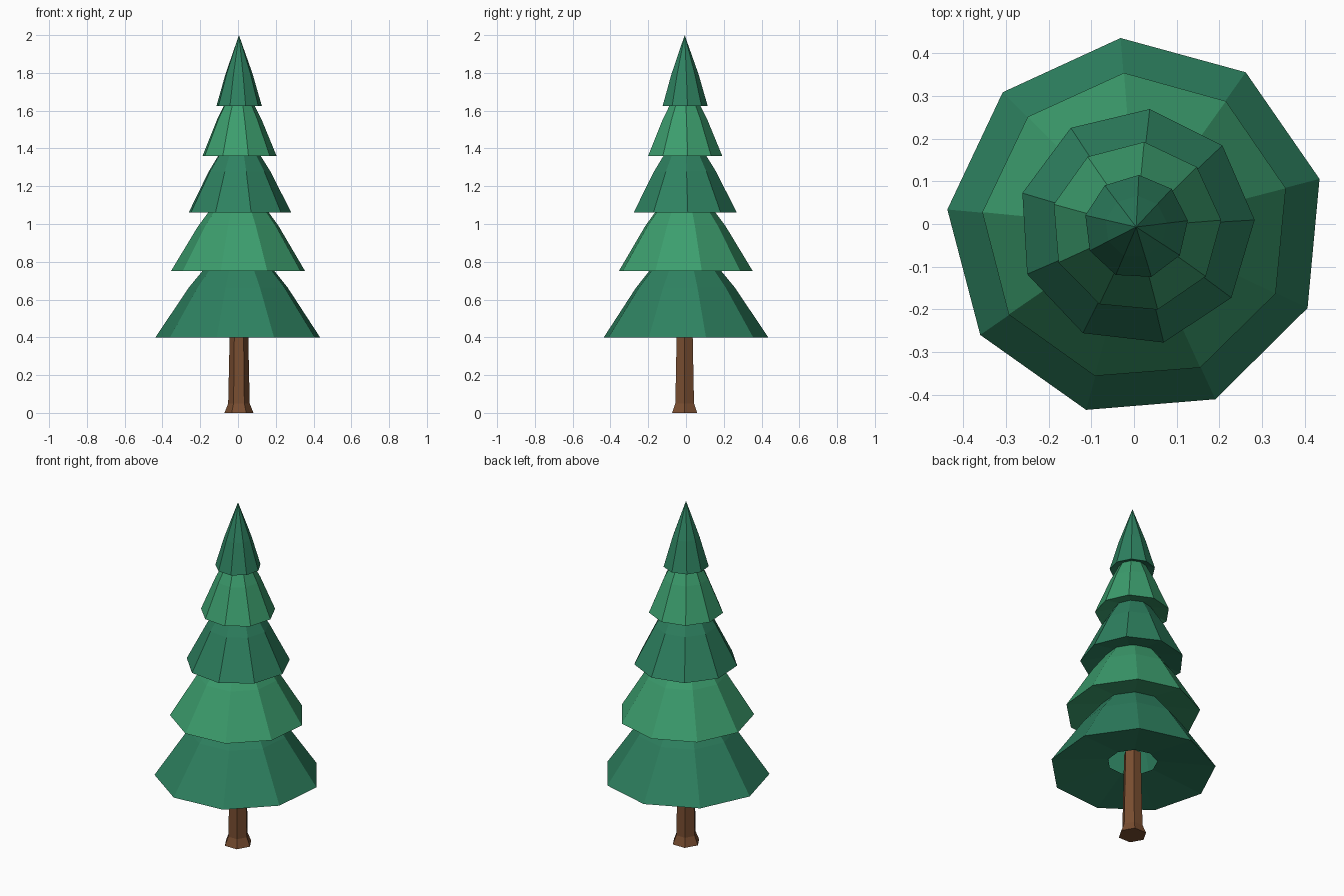
import bpy, bmesh
from math import sin, cos, radians

if "Cube" in bpy.data.objects:
    bpy.data.objects.remove(bpy.data.objects["Cube"])

AXIS_X, AXIS_Y = 0.005, -0.007


def material(name, color):
    m = bpy.data.materials.new(name)
    m.diffuse_color = (*color, 1)
    m.use_nodes = True
    m.node_tree.nodes["Principled BSDF"].inputs["Base Color"].default_value = m.diffuse_color
    return m


def lathe(name, profile, sides, phase, mat, cap_ends=False):
    """Revolve (radius, z) points, listed bottom to top; radius 0 makes a tip."""
    bm = bmesh.new()
    rings = []
    for r, z in profile:
        if r == 0:
            rings.append([bm.verts.new((AXIS_X, AXIS_Y, z))] * sides)
            continue
        ring = []
        for i in range(sides):
            a = radians(phase + 360 * i / sides)
            ring.append(bm.verts.new((AXIS_X + r * cos(a), AXIS_Y + r * sin(a), z)))
        rings.append(ring)
    for low, high in zip(rings, rings[1:]):
        for i in range(sides):
            j = (i + 1) % sides
            quad = [low[i], low[j], high[j], high[i]]
            bm.faces.new(list(dict.fromkeys(quad)))
    if cap_ends:
        bm.faces.new(rings[0][::-1])
        bm.faces.new(rings[-1])
    me = bpy.data.meshes.new(name)
    bm.to_mesh(me)
    bm.free()
    me.materials.append(mat)
    ob = bpy.data.objects.new(name, me)
    bpy.context.collection.objects.link(ob)
    return ob


bark = material("bark", (0.19, 0.075, 0.03))
dark = material("dark_needles", (0.027, 0.22, 0.117))
light = material("light_needles", (0.045, 0.34, 0.155))

# Six-sided trunk with flared foot
lathe("trunk", [(0.077, 0), (0.057, 0.05), (0.047, 0.5)], 6, 0, bark, True)

# Foliage tiers: base z, radius, height, rotation
tiers = [
    (0.40, 0.444, 0.586, 14.7),
    (0.75, 0.362, 0.53, 14.5),
    (1.06, 0.278, 0.485, 3.4),
    (1.36, 0.200, 0.43, 4.6),
    (1.625, 0.122, 0.375, 7.0),
]
for n, (z, r, h, phase) in enumerate(tiers):
    # hollow underside, rim, bulging middle, tip
    profile = [(0.3 * r, z + 0.08 * h), (r, z), (0.6 * r, z + 0.45 * h), (0, z + h)]
    lathe(f"foliage_tier_{n + 1}", profile, 9, phase, light if n % 2 else dark)
